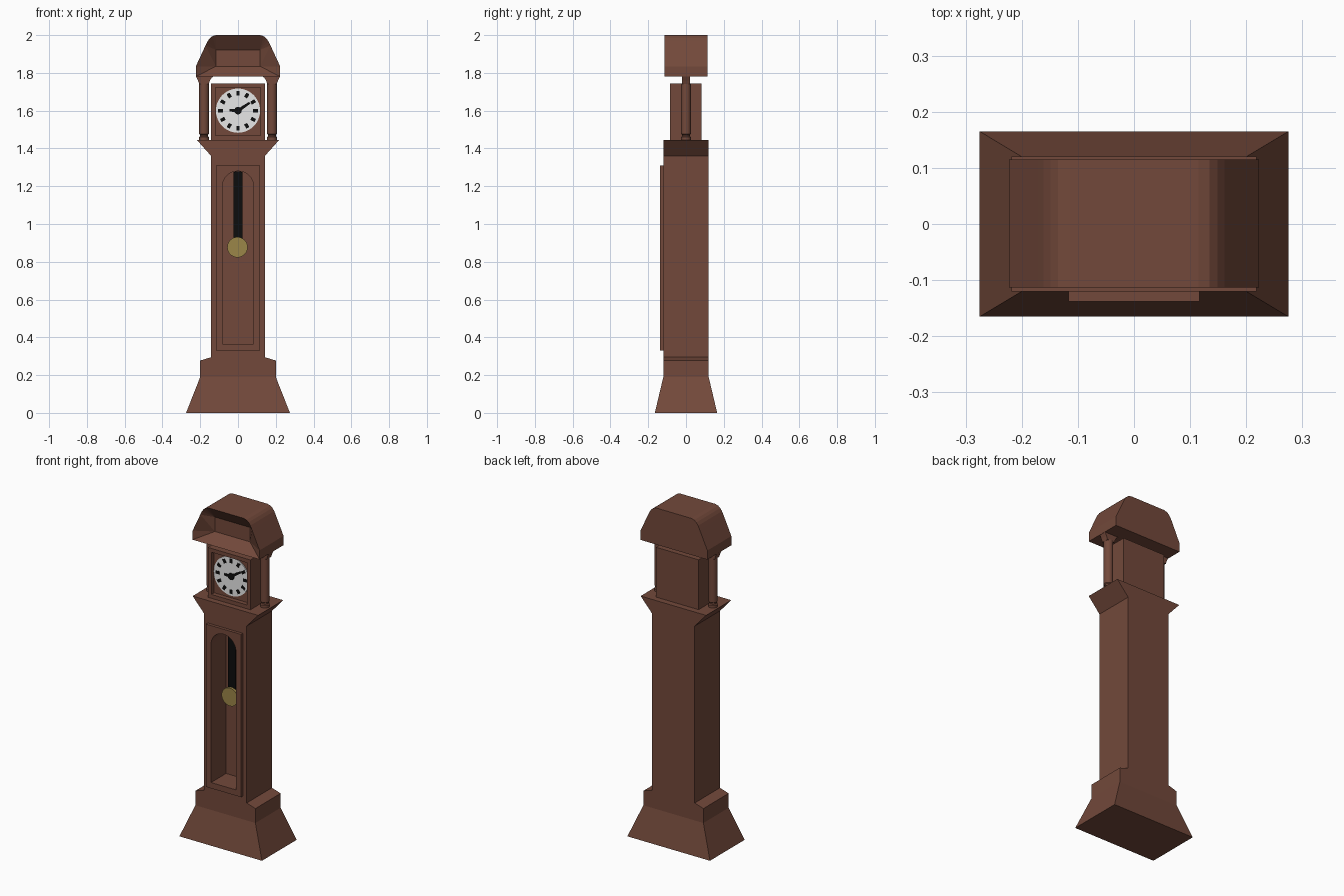
import bpy, bmesh, math

if "Cube" in bpy.data.objects:
    bpy.data.objects.remove(bpy.data.objects["Cube"])


def material(name, rgb):
    m = bpy.data.materials.new(name)
    m.diffuse_color = (*rgb, 1)
    m.use_nodes = True
    m.node_tree.nodes["Principled BSDF"].inputs["Base Color"].default_value = m.diffuse_color
    return m


WOOD = material("reddish_wood", (0.17, 0.066, 0.043))
BLACK = material("black", (0.004, 0.004, 0.004))
WHITE = material("dial_white", (0.8, 0.8, 0.8))
BRASS = material("dull_brass", (0.33, 0.24, 0.066))


def finish(name, bm, mat):
    bmesh.ops.recalc_face_normals(bm, faces=bm.faces)
    me = bpy.data.meshes.new(name)
    bm.to_mesh(me)
    bm.free()
    me.materials.append(mat)
    ob = bpy.data.objects.new(name, me)
    bpy.context.collection.objects.link(ob)
    return ob


def prism(name, pts, y0, y1, mat=WOOD):
    """Extrude an (x, z) outline from y0 to y1."""
    bm = bmesh.new()
    f = [bm.verts.new((x, y0, z)) for x, z in pts]
    b = [bm.verts.new((x, y1, z)) for x, z in pts]
    bm.faces.new(f)
    bm.faces.new(b[::-1])
    for i in range(len(pts)):
        j = (i + 1) % len(pts)
        bm.faces.new((f[i], f[j], b[j], b[i]))
    return finish(name, bm, mat)


def mirrored(half):
    return half + [(-x, z) for x, z in reversed(half)]


def rect(hx, z0, z1):
    return mirrored([(hx, z0), (hx, z1)])


def circle(cx, cz, r, n):
    return [(cx + r * math.cos(2 * math.pi * i / n), cz + r * math.sin(2 * math.pi * i / n)) for i in range(n)]


def bar(angle, r0, r1, w0, w1, cz=1.6):
    """Radial bar on the dial, angle clockwise from twelve."""
    s, c = math.sin(angle), math.cos(angle)
    return [(r * s + w * c, cz + r * c - w * s)
            for r, w in ((r0, -w0), (r1, -w1), (r1, w1), (r0, w0))]


def cut(ob, cutter):
    mod = ob.modifiers.new("cut", "BOOLEAN")
    mod.object = cutter
    mod.solver = "EXACT"
    bpy.context.view_layer.objects.active = ob
    bpy.ops.object.modifier_apply(modifier=mod.name)


def lathe(name, x, profile, n=16):
    bm = bmesh.new()
    rings = [[bm.verts.new((x + r * math.cos(2 * math.pi * i / n), r * math.sin(2 * math.pi * i / n), z))
              for i in range(n)] for r, z in profile]
    for a, b in zip(rings, rings[1:]):
        for i in range(n):
            j = (i + 1) % n
            bm.faces.new((a[i], a[j], b[j], b[i])).smooth = True
    bm.faces.new(rings[0][::-1])
    bm.faces.new(rings[-1])
    ob = finish(name, bm, WOOD)
    bpy.ops.object.select_all(action="DESELECT")
    ob.select_set(True)
    bpy.context.view_layer.objects.active = ob
    bpy.ops.object.shade_smooth_by_angle(angle=math.radians(35))


# Splayed foot
bm = bmesh.new()
lo, hi = [[bm.verts.new((sx * hx, sy * hy, z)) for sx, sy in ((-1, -1), (1, -1), (1, 1), (-1, 1))]
          for hx, hy, z in ((0.275, 0.165, 0), (0.2, 0.12, 0.19))]
bm.faces.new(lo[::-1])
bm.faces.new(hi)
for i in range(4):
    j = (i + 1) % 4
    bm.faces.new((lo[i], lo[j], hi[j], hi[i]))
finish("foot", bm, WOOD)

# Trunk with stepped plinth and flared shoulder
trunk = prism("trunk", mirrored([(0.2, 0.19), (0.2, 0.277), (0.142, 0.295), (0.142, 1.36), (0.218, 1.445)]),
              -0.12, 0.12)

# Door and the deep arched opening behind it
door = prism("door", rect(0.117, 0.33, 1.31), -0.138, -0.12)
arch = [(0.083, 0.365)] + [(0.083 * math.cos(math.pi * i / 16), 1.197 + 0.083 * math.sin(math.pi * i / 16))
                           for i in range(17)] + [(-0.083, 0.365)]
cutter = prism("arch_cutter", arch, -0.2, 0.005)
cut(trunk, cutter)
cut(door, cutter)
bpy.data.objects.remove(cutter)

# Pendulum: rods and bob
for i in range(-2, 3):
    prism(f"pendulum_rod_{i + 3}", rect(0.0049, 0.9, 1.277 if abs(i) < 2 else 1.274), -0.06, -0.05, BLACK)
    bpy.context.collection.objects[f"pendulum_rod_{i + 3}"].location.x = i * 0.01
prism("pendulum_bob", circle(-0.003, 0.877, 0.054, 32), -0.075, -0.058, BRASS)

# Clock head with recessed front
head = prism("clock_head", rect(0.142, 1.445, 1.745), -0.085, 0.083)
cutter = prism("dial_cutter", rect(0.118, 1.468, 1.722), -0.2, -0.058)
cut(head, cutter)
bpy.data.objects.remove(cutter)

# Dial, hour marks and hands
prism("dial", circle(0, 1.6, 0.117, 48), -0.064, -0.057, WHITE)
for h in range(12):
    prism(f"hour_mark_{h + 1}", bar(h * math.pi / 6, 0.08, 0.105, 0.009, 0.009), -0.066, -0.063, BLACK)
prism("hand_hub", circle(0, 1.6, 0.02, 20), -0.069, -0.063, BLACK)
prism("hour_hand", bar(math.radians(272), 0, 0.045, 0.009, 0.006), -0.068, -0.063, BLACK)
prism("minute_hand", bar(math.radians(56), 0, 0.075, 0.009, 0.006), -0.068, -0.063, BLACK)

# Turned columns with flared capitals
for side, s in (("left", -1), ("right", 1)):
    lathe(f"{side}_column", s * 0.18, [(0.026, 1.444), (0.026, 1.46), (0.021, 1.465), (0.021, 1.472),
                                       (0.026, 1.477), (0.026, 1.745)])
    cap = [(0.205, 1.74), (0.212, 1.76), (0.222, 1.781), (0.13, 1.781), (0.14, 1.774), (0.149, 1.76), (0.155, 1.74)]
    prism(f"{side}_capital", [(s * x, z) for x, z in cap], -0.022, 0.022)

# Hood: rounded outline with a tapered recess in the front
half = [(0.223, 1.78), (0.223, 1.835), (0.172, 1.945), (0.161, 1.968), (0.149, 1.984), (0.135, 1.995), (0.115, 2.0)]
pts = mirrored(half)
n, k = len(pts), len(half)
bm = bmesh.new()
f = [bm.verts.new((x, -0.113, z)) for x, z in pts]
b = [bm.verts.new((x, 0.115, z)) for x, z in pts]
bm.faces.new(b)
for i in range(n):
    j = (i + 1) % n
    bm.faces.new((f[i], f[j], b[j], b[i]))
br, tr, tl, bl = [bm.verts.new((x, -0.053, z)) for x, z in rect(0.117, 1.835, 1.922)]
bm.faces.new((br, tr, tl, bl))
bm.faces.new((f[0], f[-1], bl, br))
bm.faces.new((f[k - 1], f[k], tl, tr))
for edge, low, top in ((f[:k], br, tr), (f[:k - 1:-1], bl, tl)):
    bm.faces.new((edge[0], edge[1], low))
    bm.faces.new((edge[1], edge[2], low))
    bm.faces.new((edge[2], top, low))
    for p, q in zip(edge[2:], edge[3:]):
        bm.faces.new((p, q, top))
finish("hood", bm, WOOD)
